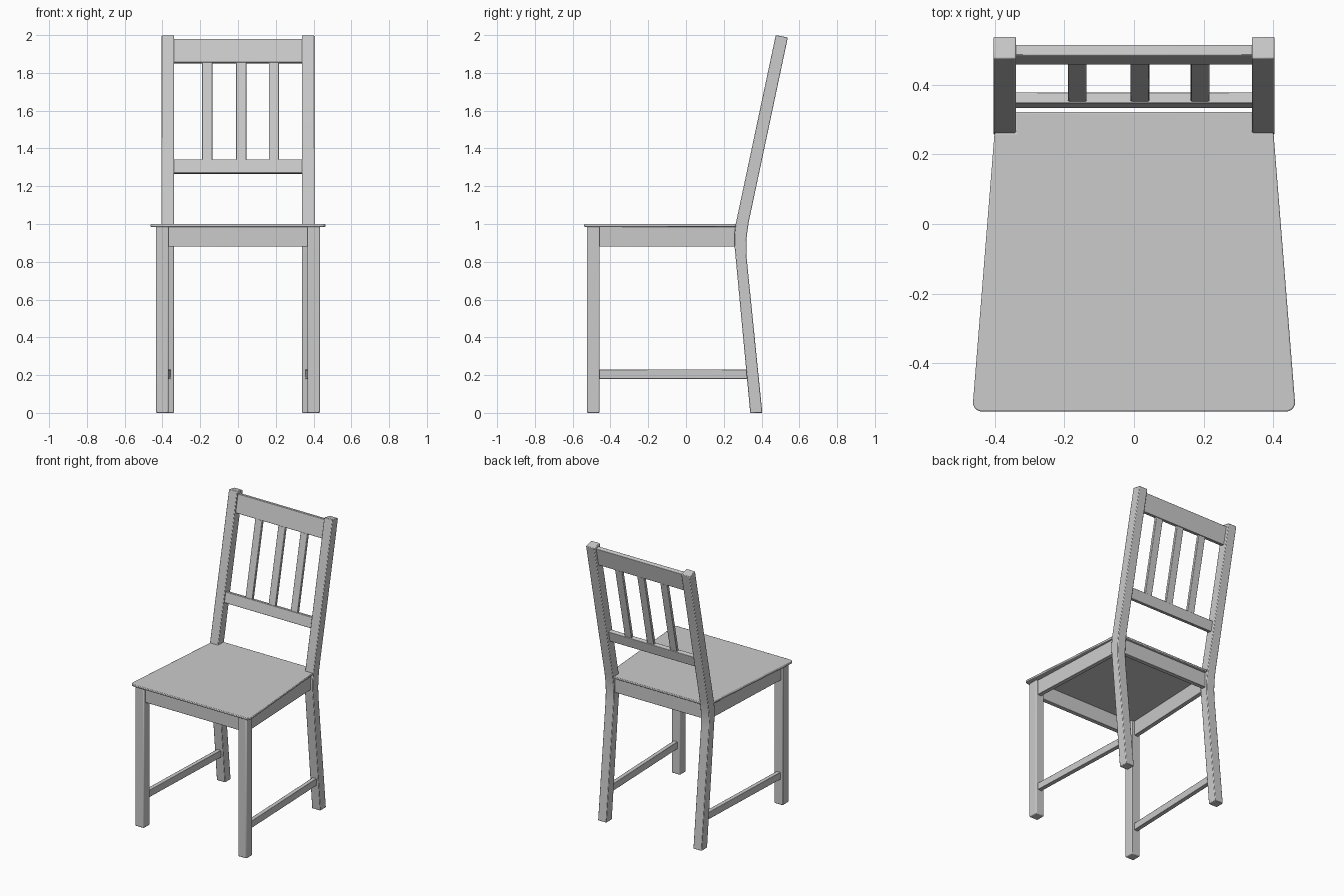
import bpy
import bmesh
import math
from mathutils import Vector

cube = bpy.data.objects.get("Cube")
if cube:
    bpy.data.objects.remove(cube, do_unlink=True)

paint = bpy.data.materials.new("light grey paint")
paint.use_nodes = True
GREY = (0.6, 0.6, 0.6, 1)
paint.diffuse_color = GREY
paint.node_tree.nodes["Principled BSDF"].inputs["Base Color"].default_value = GREY


def prism(name, outline, sweep, bevel=0.004):
    """Sweep a flat outline along a vector and soften its edges."""
    bm = bmesh.new()
    face = bm.faces.new([bm.verts.new(p) for p in outline])
    ext = bmesh.ops.extrude_face_region(bm, geom=[face])
    moved = [v for v in ext["geom"] if isinstance(v, bmesh.types.BMVert)]
    bmesh.ops.translate(bm, verts=moved, vec=sweep)
    bmesh.ops.recalc_face_normals(bm, faces=bm.faces)
    mesh = bpy.data.meshes.new(name)
    bm.to_mesh(mesh)
    bm.free()
    mesh.materials.append(paint)
    obj = bpy.data.objects.new(name, mesh)
    bpy.context.collection.objects.link(obj)
    mod = obj.modifiers.new("soft edges", "BEVEL")
    mod.width = bevel
    mod.segments = 2
    mod.limit_method = "ANGLE"
    mod.angle_limit = math.radians(50)
    bpy.ops.object.select_all(action="DESELECT")
    bpy.context.view_layer.objects.active = obj
    obj.select_set(True)
    bpy.ops.object.shade_smooth_by_angle(angle=math.radians(35))
    return obj


def box(name, x0, x1, y0, y1, z0, z1, bevel=0.003):
    outline = [(x0, y0, z0), (x1, y0, z0), (x1, y1, z0), (x0, y1, z0)]
    return prism(name, outline, (0, 0, z1 - z0), bevel)


def side_bar(name, s, start, end, width, z0, z1):
    """Bar following the taper of the seat, from front leg to back leg."""
    (xa, ya), (xb, yb) = start, end
    h = width / 2
    outline = [(s * (xa - h), ya, z0), (s * (xa + h), ya, z0),
               (s * (xb + h), yb, z0), (s * (xb - h), yb, z0)]
    return prism(name, outline, (0, 0, z1 - z0), 0.003)


# Leaning back: a board between two heights, parallel to the upper posts
SLOPE = 0.215
LEAN = Vector((0, 1, -SLOPE)).normalized()


def back_board(name, x0, x1, z0, z1, thick, inset=0.0):
    front = [Vector((x0, 0.485 + (z - 1.98) * SLOPE, z)) + LEAN * inset
             for z in (z0, z1)]
    outline = [front[0], front[1], front[1] + LEAN * thick, front[0] + LEAN * thick]
    return prism(name, outline, (x1 - x0, 0, 0), 0.003)


# Seat with rounded front corners and notches for the back posts
half = [(0.34, 0.322), (0.34, 0.262), (0.401, 0.262)]
for i in range(6):
    a = -math.radians(i * 18)
    half.append((0.438 + 0.025 * math.cos(a), -0.514 + 0.025 * math.sin(a)))
rim = half + [(-x, y) for x, y in reversed(half)]
prism("seat", [(x, y, 0.985) for x, y in rim], (0, 0, 0.015), 0.004)

# Bent side profile shared by both back posts
post = [(0.34, 0), (0.262, 0.83), (0.256, 0.89), (0.256, 0.945), (0.263, 1.0),
        (0.475, 2.0), (0.539, 1.987), (0.332, 1.01), (0.322, 0.94),
        (0.319, 0.88), (0.321, 0.82), (0.404, 0)]

for side, s in (("left", 1), ("right", -1)):
    prism(f"{side}_back_post", [(s * 0.339, y, z) for y, z in post], (s * 0.065, 0, 0))
    box(f"{side}_front_leg", *sorted((s * 0.367, s * 0.434)), -0.525, -0.457, 0, 0.986, 0.006)
    side_bar(f"{side}_apron", s, (0.405, -0.465), (0.372, 0.27), 0.03, 0.88, 0.986)
    side_bar(f"{side}_stretcher", s, (0.402, -0.465), (0.372, 0.335), 0.03, 0.18, 0.23)

# Front and back aprons
box("front_apron", -0.375, 0.375, -0.507, -0.477, 0.88, 0.986)
box("back_apron", -0.345, 0.345, 0.274, 0.304, 0.88, 0.986)

# Backrest
back_board("top_rail", -0.345, 0.345, 1.855, 1.98, 0.031)
back_board("lower_rail", -0.345, 0.345, 1.27, 1.342, 0.031)
for label, x in (("right", -0.163), ("middle", 0.017), ("left", 0.19)):
    back_board(f"{label}_slat", x - 0.027, x + 0.027, 1.33, 1.865, 0.02, 0.005)
